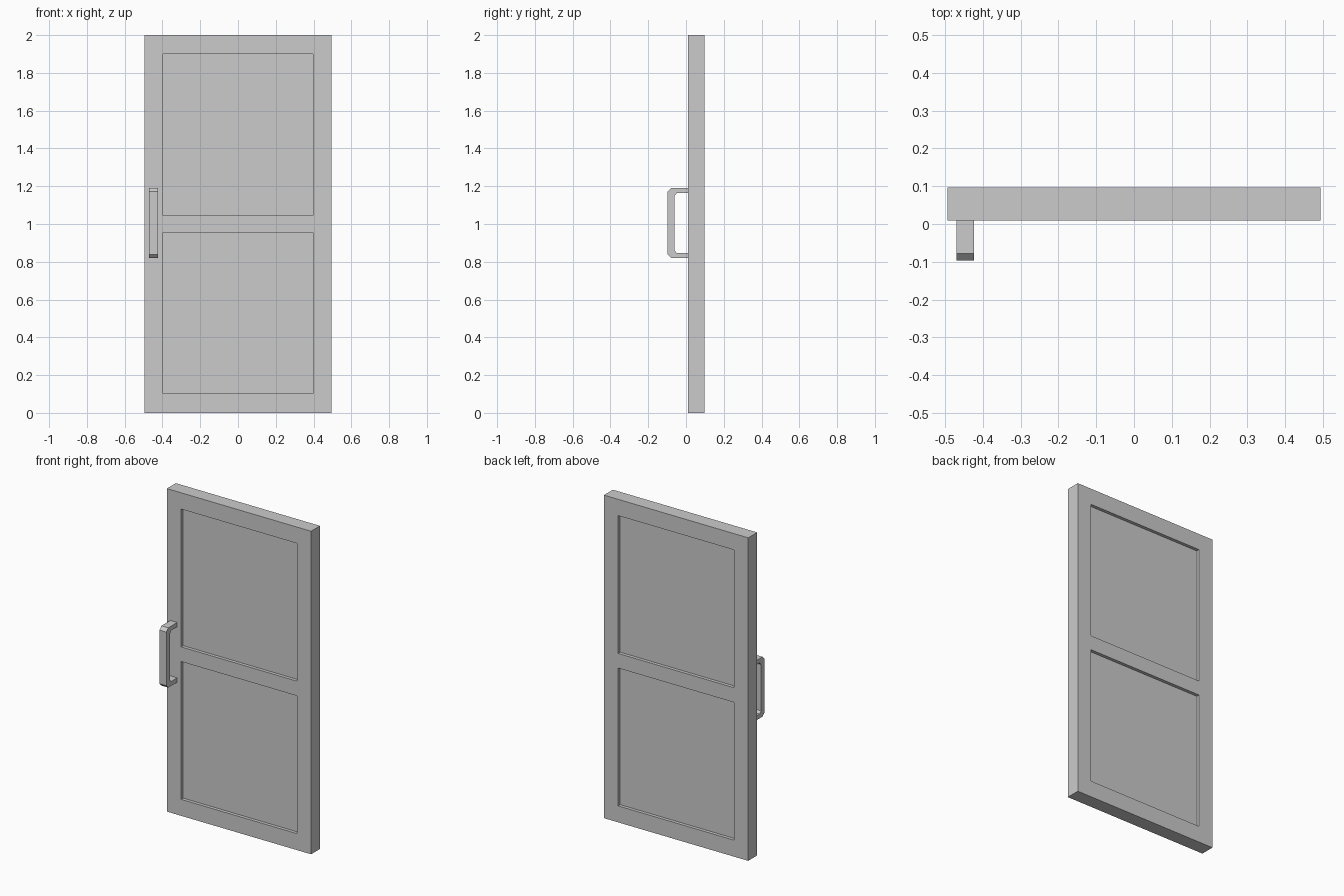
import bpy, bmesh
from mathutils import Vector

if "Cube" in bpy.data.objects:
    bpy.data.objects.remove(bpy.data.objects["Cube"])

HALF_W, HEIGHT = 0.494, 2.0
FRONT, BACK = 0.0095, 0.097
PANEL_X = 0.397
PANEL_Z = [(0.102, 0.955), (1.046, 1.899)]
RECESS = 0.02


def finish(bm, name):
    bmesh.ops.recalc_face_normals(bm, faces=bm.faces)
    mesh = bpy.data.meshes.new(name)
    bm.to_mesh(mesh)
    bm.free()
    obj = bpy.data.objects.new(name, mesh)
    bpy.context.collection.objects.link(obj)
    return obj


# Door leaf: slab cut along the panel borders
bm = bmesh.new()
bmesh.ops.create_cube(bm, size=1)
bmesh.ops.scale(bm, vec=(2 * HALF_W, BACK - FRONT, HEIGHT), verts=bm.verts)
bmesh.ops.translate(bm, vec=(0, (FRONT + BACK) / 2, HEIGHT / 2), verts=bm.verts)
cuts = [((x, 0, 0), (1, 0, 0)) for x in (-PANEL_X, PANEL_X)]
cuts += [((0, 0, z), (0, 0, 1)) for pair in PANEL_Z for z in pair]
for co, no in cuts:
    bmesh.ops.bisect_plane(bm, geom=bm.verts[:] + bm.edges[:] + bm.faces[:],
                           plane_co=co, plane_no=no)

# Recessed panels on both faces
bm.normal_update()
panels = []
for f in bm.faces:
    c = f.calc_center_median()
    if abs(f.normal.y) > 0.9 and abs(c.x) < PANEL_X and any(a < c.z < b for a, b in PANEL_Z):
        panels.append(f)
for f in bmesh.ops.extrude_discrete_faces(bm, faces=panels)["faces"]:
    inward = 1 if f.calc_center_median().y < (FRONT + BACK) / 2 else -1
    bmesh.ops.translate(bm, vec=Vector((0, inward * RECESS, 0)), verts=f.verts)
finish(bm, "door_leaf")

# Pull handle: chamfered C profile (y, z offset), mirrored about its middle
MID_Z = 1.005
outer = [(FRONT, 0.185), (-0.078, 0.185), (-0.097, 0.166)]
inner = [(-0.062, 0.143), (-0.049, 0.158), (FRONT, 0.158)]
bm = bmesh.new()


def row(points, x):
    full = points + [(y, -z) for y, z in reversed(points)]
    return [bm.verts.new((x, y, MID_Z + z)) for y, z in full]


out_l, in_l = row(outer, -0.47), row(inner[::-1], -0.47)
strips = [bm.faces.new((out_l[i], out_l[i + 1], in_l[i + 1], in_l[i])) for i in range(5)]
ext = bmesh.ops.extrude_face_region(bm, geom=strips, use_keep_orig=True)
new_verts = [g for g in ext["geom"] if isinstance(g, bmesh.types.BMVert)]
bmesh.ops.translate(bm, vec=(0.047, 0, 0), verts=new_verts)
finish(bm, "pull_handle")
